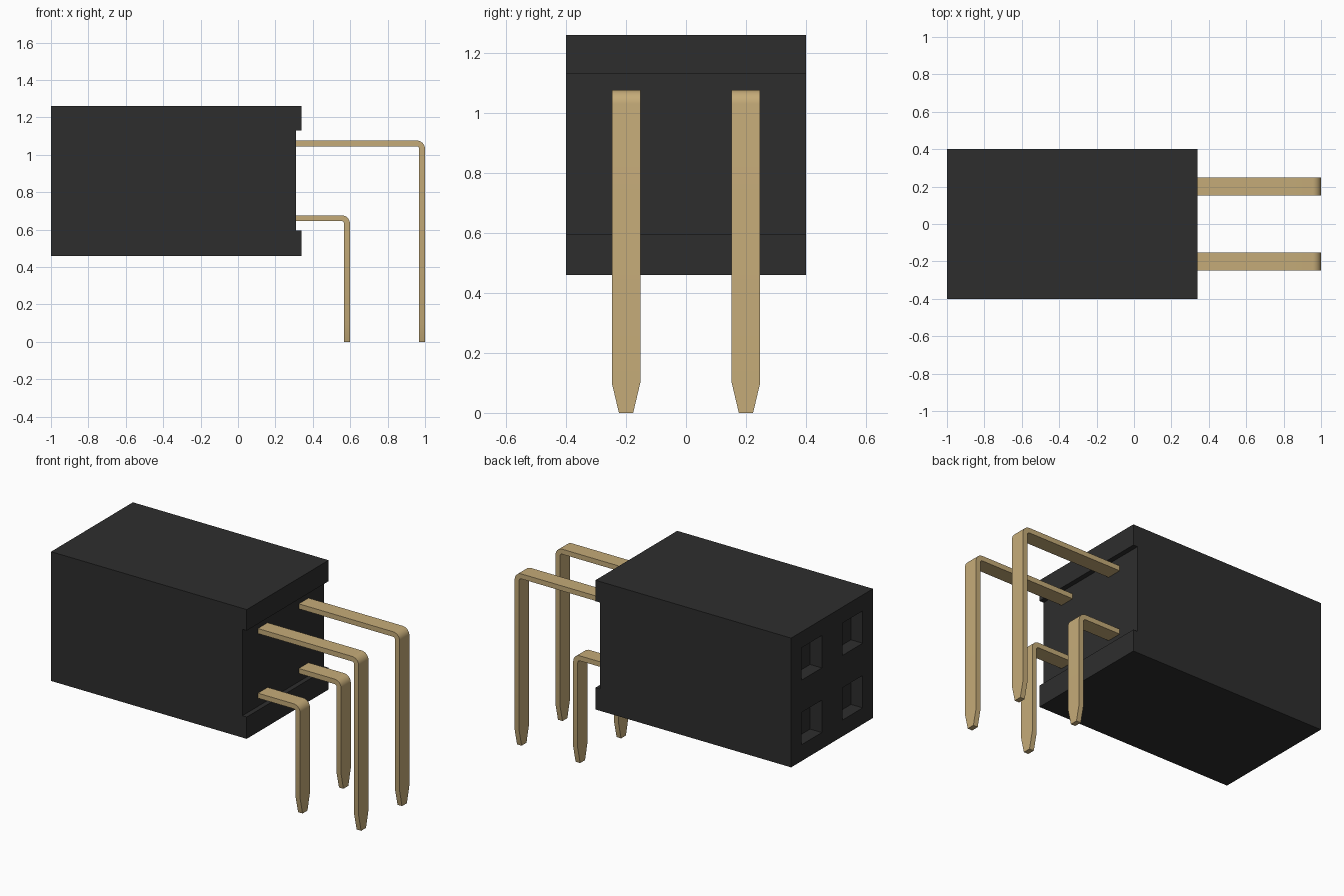
import bpy, bmesh, math
from mathutils import Vector

cube = bpy.data.objects.get("Cube")
if cube:
    bpy.data.objects.remove(cube, do_unlink=True)


def material(name, rgb):
    mat = bpy.data.materials.new(name)
    mat.use_nodes = True
    mat.diffuse_color = (*rgb, 1)
    mat.node_tree.nodes["Principled BSDF"].inputs["Base Color"].default_value = (*rgb, 1)
    return mat


def make_object(name, bm, mat=None):
    bmesh.ops.recalc_face_normals(bm, faces=bm.faces)
    mesh = bpy.data.meshes.new(name)
    bm.to_mesh(mesh)
    bm.free()
    obj = bpy.data.objects.new(name, mesh)
    bpy.context.collection.objects.link(obj)
    if mat:
        mesh.materials.append(mat)
    return obj


def activate(obj):
    bpy.ops.object.select_all(action='DESELECT')
    obj.select_set(True)
    bpy.context.view_layer.objects.active = obj


black = material("black plastic", (0.027, 0.027, 0.027))
gold = material("gold metal", (0.56, 0.41, 0.19))

ROWS_Z = (0.661, 1.061)
COLUMNS_Y = (-0.2, 0.2)

# Housing: side profile with a recessed rear, extruded across the width
profile = [(-1, 0.46), (0.34, 0.46), (0.34, 0.595), (0.31, 0.595),
           (0.31, 1.13), (0.34, 1.13), (0.34, 1.26), (-1, 1.26)]
bm = bmesh.new()
face = bm.faces.new([bm.verts.new((x, -0.4, z)) for x, z in profile])
ext = bmesh.ops.extrude_face_region(bm, geom=[face])
bmesh.ops.translate(bm, vec=(0, 0.8, 0),
                    verts=[v for v in ext["geom"] if isinstance(v, bmesh.types.BMVert)])
housing = make_object("housing", bm, black)

# Square sockets cut into the mating face
bm = bmesh.new()
for y in COLUMNS_Y:
    for z in ROWS_Z:
        box = bmesh.ops.create_cube(bm, size=0.2)["verts"]
        bmesh.ops.translate(bm, verts=box, vec=(-1.02, y, z))
cutter = make_object("socket_cutter", bm)
cutter.hide_render = True
activate(housing)
cut = housing.modifiers.new("sockets", 'BOOLEAN')
cut.object = cutter
cut.solver = 'EXACT'
bpy.ops.object.modifier_apply(modifier=cut.name)
bpy.data.objects.remove(cutter, do_unlink=True)


# Bent pin: flat strip swept out, round the bend and down to a tapered tip
def pin(name, y, z, x_end, width=0.095, thick=0.031, radius=0.03, steps=8):
    x_mid = x_end - thick / 2
    stations = [(0.30, z, 0, width)]
    for i in range(steps + 1):
        a = math.pi / 2 * i / steps
        stations.append((x_mid - radius + radius * math.sin(a),
                         z - radius + radius * math.cos(a), a, width))
    stations += [(x_mid, 0.1, math.pi / 2, width), (x_mid, 0, math.pi / 2, width / 2)]
    bm = bmesh.new()
    rings = []
    for x, h, a, w in stations:
        normal = Vector((math.sin(a), 0, math.cos(a))) * thick / 2
        side = Vector((0, w / 2, 0))
        centre = Vector((x, y, h))
        rings.append([bm.verts.new(centre + s * side + n * normal)
                      for s, n in ((-1, -1), (1, -1), (1, 1), (-1, 1))])
    for r, q in zip(rings, rings[1:]):
        for i in range(4):
            j = (i + 1) % 4
            bm.faces.new((r[i], r[j], q[j], q[i]))
    bm.faces.new(rings[0])
    bm.faces.new(rings[-1])
    obj = make_object(name, bm, gold)
    activate(obj)
    bpy.ops.object.shade_smooth_by_angle(angle=math.radians(14))


for y, place in zip(COLUMNS_Y, ("front", "back")):
    for z, x_end, row in zip(ROWS_Z, (0.599, 1.0), ("lower", "upper")):
        pin(f"{place}_{row}_pin", y, z, x_end)
